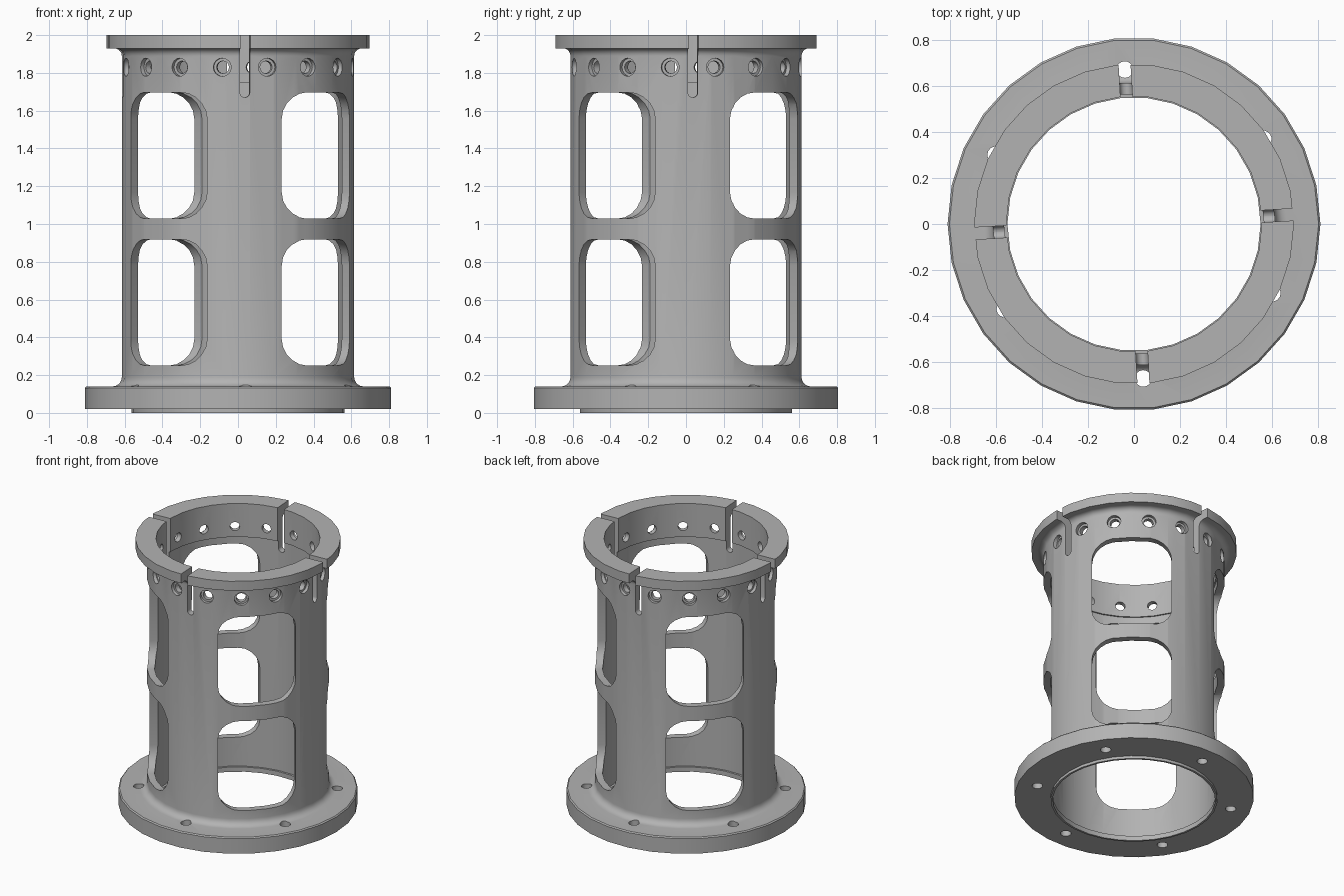
import bpy, bmesh, math
from mathutils import Matrix, Vector

if "Cube" in bpy.data.objects:
    bpy.data.objects.remove(bpy.data.objects["Cube"], do_unlink=True)

SEGMENTS = 30
TURN = math.radians(3.4)      # whole pattern is turned slightly about z


def make_object(name, bm):
    bmesh.ops.recalc_face_normals(bm, faces=bm.faces)
    mesh = bpy.data.meshes.new(name)
    bm.to_mesh(mesh)
    bm.free()
    obj = bpy.data.objects.new(name, mesh)
    bpy.context.collection.objects.link(obj)
    return obj


def arc(cx, cz, r, start, end, steps=5):
    angles = [math.radians(start + (end - start) * i / steps) for i in range(steps + 1)]
    return [(cx + r * math.cos(a), cz + r * math.sin(a)) for a in angles]


def lathe(name, profile):
    bm = bmesh.new()
    rings = []
    for i in range(SEGMENTS):
        spin = Matrix.Rotation(math.tau * i / SEGMENTS, 3, 'Z')
        rings.append([bm.verts.new(spin @ Vector((r, 0, z))) for r, z in profile])
    for i, ring in enumerate(rings):
        after = rings[(i + 1) % SEGMENTS]
        for j in range(len(profile)):
            k = (j + 1) % len(profile)
            bm.faces.new((ring[j], after[j], after[k], ring[k]))
    return make_object(name, bm)


def add_prism(bm, w, h, r, near, far, matrix, steps):
    """Rounded rectangle in local y/z, extruded along local x."""
    outline = []
    for sy, sz, a in ((1, 1, 0), (-1, 1, 90), (-1, -1, 180), (1, -1, 270)):
        outline += arc(sy * (w / 2 - r), sz * (h / 2 - r), r, a, a + 90, steps)
    ends = [[bm.verts.new(matrix @ Vector((x, y, z))) for y, z in outline]
            for x in (near, far)]
    n = len(outline)
    for i in range(n):
        k = (i + 1) % n
        bm.faces.new((ends[0][i], ends[0][k], ends[1][k], ends[1][i]))
    bm.faces.new(ends[0])
    bm.faces.new(ends[1])
    bmesh.ops.remove_doubles(bm, verts=bm.verts, dist=1e-5)


def radial_cuts(bm, count, offset, z, w, h, r, near, far, steps=5):
    for i in range(count):
        angle = TURN + math.radians(offset) + math.tau * i / count
        m = Matrix.Translation((0, 0, z)) @ Matrix.Rotation(angle, 4, 'Z')
        add_prism(bm, w, h, r, near, far, m, steps)


def cut(target, name, bm):
    cutter = make_object(name, bm)
    cutter.hide_render = True
    mod = target.modifiers.new(name, 'BOOLEAN')
    mod.operation, mod.solver, mod.object = 'DIFFERENCE', 'EXACT', cutter
    bpy.context.view_layer.objects.active = target
    bpy.ops.object.modifier_apply(modifier=name)
    bpy.data.objects.remove(cutter, do_unlink=True)


# Flanged sleeve: outer wall with fillets, then stepped bore
profile = [(0.55, 0), (0.565, 0), (0.565, 0.02), (0.81, 0.02), (0.81, 0.132), (0.802, 0.14)]
profile += arc(0.665, 0.19, 0.05, 270, 180)
profile += arc(0.655, 1.89, 0.04, 180, 90)
profile += [(0.695, 1.93), (0.695, 2), (0.555, 2), (0.555, 1.75),
            (0.565, 1.75), (0.565, 0.035), (0.55, 0.035)]
sleeve = lathe("flanged_sleeve", profile)

# Two rows of windows
bm = bmesh.new()
for z in (0.585, 1.3625):
    radial_cuts(bm, 4, 45, z, 0.54, 0.668, 0.14, 0.3, 0.8)
cut(sleeve, "windows", bm)

# Slots through the top flange
bm = bmesh.new()
radial_cuts(bm, 4, 0, 1.92, 0.052, 0.5, 0.0259, 0.4, 0.9)
cut(sleeve, "slots", bm)

# Ring of counterbored holes
bm = bmesh.new()
radial_cuts(bm, 16, 11.25, 1.83, 0.066, 0.066, 0.033, 0.45, 0.7, 4)
cut(sleeve, "small_holes", bm)
bm = bmesh.new()
radial_cuts(bm, 16, 11.25, 1.83, 0.096, 0.096, 0.048, 0.588, 0.66, 4)
cut(sleeve, "counterbores", bm)

# Bolt holes in the base flange
bm = bmesh.new()
for i in range(6):
    angle = TURN + math.radians(30 + 60 * i)
    m = (Matrix.Rotation(angle, 4, 'Z') @ Matrix.Translation((0.672, 0, 0))
         @ Matrix.Rotation(math.radians(-90), 4, 'Y'))
    add_prism(bm, 0.072, 0.072, 0.036, -0.1, 0.3, m, 4)
cut(sleeve, "bolt_holes", bm)

# Grey metal
metal = bpy.data.materials.new("grey_metal")
metal.use_nodes = True
colour = (0.45, 0.45, 0.45, 1)
metal.diffuse_color = colour
metal.node_tree.nodes["Principled BSDF"].inputs["Base Color"].default_value = colour
sleeve.data.materials.clear()
sleeve.data.materials.append(metal)
for poly in sleeve.data.polygons:
    poly.material_index = 0

# Smooth walls with crisp edges
bpy.ops.object.select_all(action='DESELECT')
sleeve.select_set(True)
bpy.context.view_layer.objects.active = sleeve
bpy.ops.object.shade_smooth_by_angle(angle=math.radians(30))
